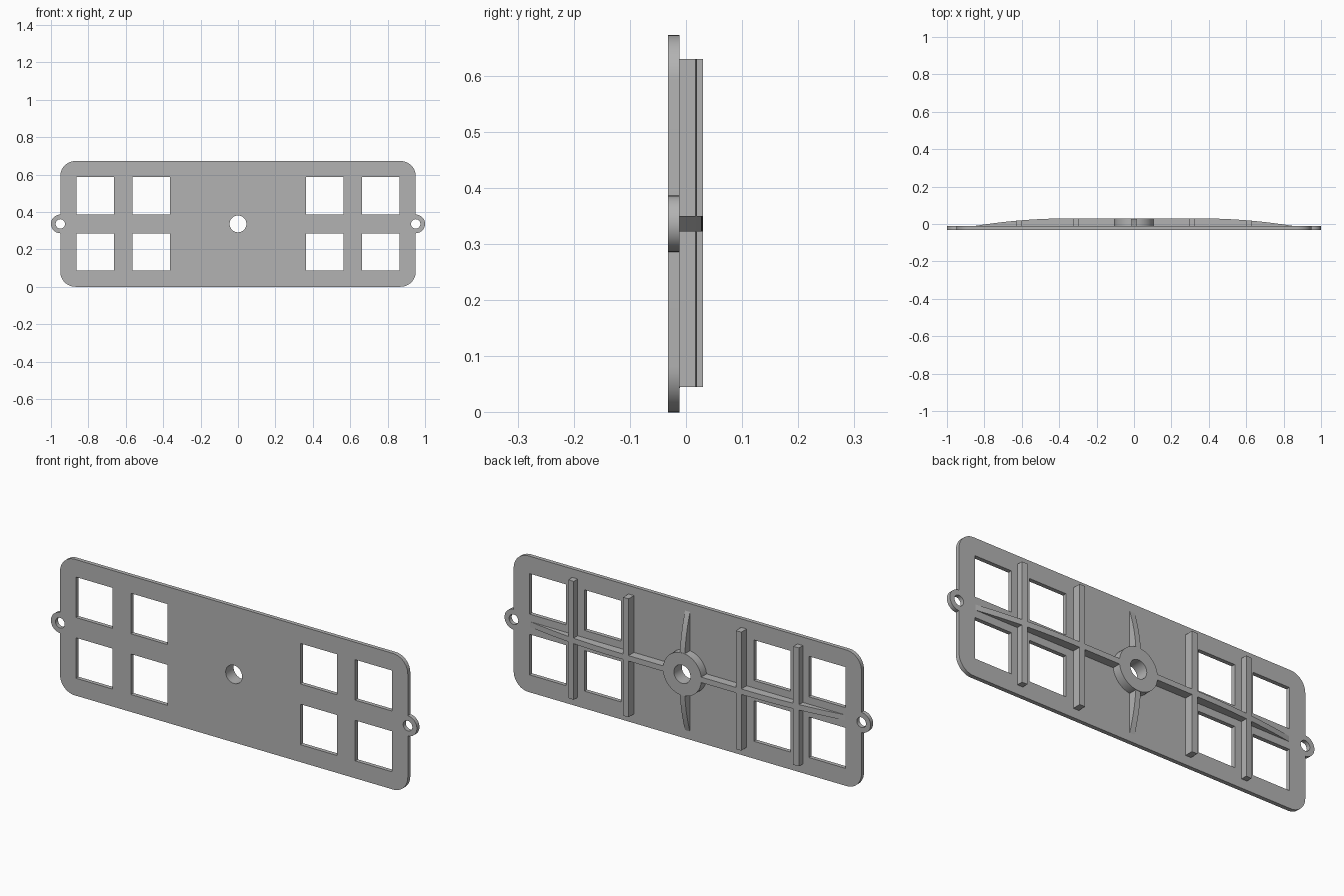
import bpy, bmesh
from math import sin, cos, pi
from mathutils import Matrix

cube = bpy.data.objects.get("Cube")
if cube:
    bpy.data.objects.remove(cube)

GREY = (0.45, 0.45, 0.45, 1)
mat = bpy.data.materials.new("plain grey")
mat.use_nodes = True
mat.diffuse_color = GREY
mat.node_tree.nodes["Principled BSDF"].inputs["Base Color"].default_value = GREY

MID = 0.336          # height of the centre line
FACE, TOP = -0.012, 0.03
BURIED = -0.02       # ribs start inside the plate

# Orientations for the extruded profiles
FACING = Matrix(((1, 0, 0, 0), (0, 0, -1, 0), (0, 1, 0, 0), (0, 0, 0, 1)))
FLAT = Matrix.Identity(4)
SIDEWAYS = Matrix(((0, 0, -1, 0), (0, 1, 0, 0), (1, 0, 0, 0), (0, 0, 0, 1)))


def arc(cx, cy, r, a0, a1, n=12):
    return [(cx + r * cos(a0 + (a1 - a0) * i / n),
             cy + r * sin(a0 + (a1 - a0) * i / n)) for i in range(n + 1)]


def circle(cx, cy, r, n=48):
    return arc(cx, cy, r, 0, 2 * pi, n)[:-1]


def extrude(name, loops, low, high, orient):
    """Fill closed loops (inner ones are holes) and extrude from low to high."""
    cu = bpy.data.curves.new(name, 'CURVE')
    cu.dimensions, cu.fill_mode = '2D', 'BOTH'
    cu.extrude = (high - low) / 2
    for pts in loops:
        sp = cu.splines.new('POLY')
        sp.points.add(len(pts) - 1)
        for p, (u, v) in zip(sp.points, pts):
            p.co = (u, v, 0, 1)
        sp.use_cyclic_u = True
    tmp = bpy.data.objects.new(name + "_profile", cu)
    bpy.context.collection.objects.link(tmp)
    deps = bpy.context.evaluated_depsgraph_get()
    me = bpy.data.meshes.new_from_object(tmp.evaluated_get(deps))
    bpy.data.objects.remove(tmp)
    me.transform(orient @ Matrix.Translation((0, 0, (low + high) / 2)))
    bm = bmesh.new()
    bm.from_mesh(me)
    bmesh.ops.remove_doubles(bm, verts=bm.verts, dist=1e-5)
    bmesh.ops.recalc_face_normals(bm, faces=bm.faces)
    bm.to_mesh(me)
    bm.free()
    me.name = name
    me.materials.clear()
    me.materials.append(mat)
    ob = bpy.data.objects.new(name, me)
    bpy.context.collection.objects.link(ob)
    bpy.ops.object.select_all(action='DESELECT')
    ob.select_set(True)
    bpy.context.view_layer.objects.active = ob
    bpy.ops.object.shade_smooth_by_angle(angle=0.5)
    return ob


def crown(d, start, end):
    """Rib height: level up to start, then curving down to the plate at end."""
    t = max(0, d - start) / (end - start)
    return TOP - (TOP - FACE) * t * t


def rib_profile(a, b, start, end, n=24):
    ds = [a + (b - a) * i / n for i in range(n + 1)]
    return [(a, BURIED)] + [(d, crown(d, start, end)) for d in ds] + [(b, BURIED)]


# Plate outline: rounded corners with a round ear on each short edge
W, H, R, EAR = 0.95, 0.672, 0.08, 0.05
outline = (arc(W - R, R, R, -pi / 2, 0)
           + arc(W, MID, EAR, -pi / 2, pi / 2, 24)
           + arc(W - R, H - R, R, 0, pi / 2)
           + arc(R - W, H - R, R, pi / 2, pi)
           + arc(-W, MID, EAR, pi / 2, 3 * pi / 2, 24)
           + arc(R - W, R, R, pi, 3 * pi / 2))
holes = [circle(0, MID, 0.045)]
for s in (-1, 1):
    holes.append(circle(s * W, MID, 0.025, 32))
    for cx in (0.463, 0.763):
        for cz in (MID - 0.15, MID + 0.15):
            x, h = s * cx, 0.1
            holes.append([(x - h, cz - h), (x + h, cz - h), (x + h, cz + h), (x - h, cz + h)])
extrude("plate", [outline] + holes, -FACE, 0.032, FACING)

# Central hub around the shaft hole
extrude("hub", [circle(0, MID, 0.105), circle(0, MID, 0.045)], -TOP, -FACE, FACING)

# Reinforcing ribs on the back
for s, side in ((1, "left"), (-1, "right")):
    def mirrored(pts):
        return [(s * u, v) for u, v in pts]
    extrude(side + "_long_rib", [mirrored(rib_profile(0.095, 0.86, 0.35, 0.86))],
            MID - 0.0135, MID + 0.0135, FLAT)
    for label, cx in (("inner", 0.308), ("outer", 0.615)):
        extrude(f"{side}_{label}_cross_rib",
                [mirrored(rib_profile(cx - 0.015, cx + 0.015, 0.35, 0.86, 2))],
                0.045, 0.63, FLAT)

# Curved fins above and below the hub
for s, end in ((1, "upper"), (-1, "lower")):
    fin = [(MID + s * u, v) for u, v in rib_profile(0.095, 0.295, 0.05, 0.295)]
    extrude(end + "_fin", [fin], -0.0135, 0.0135, SIDEWAYS)
